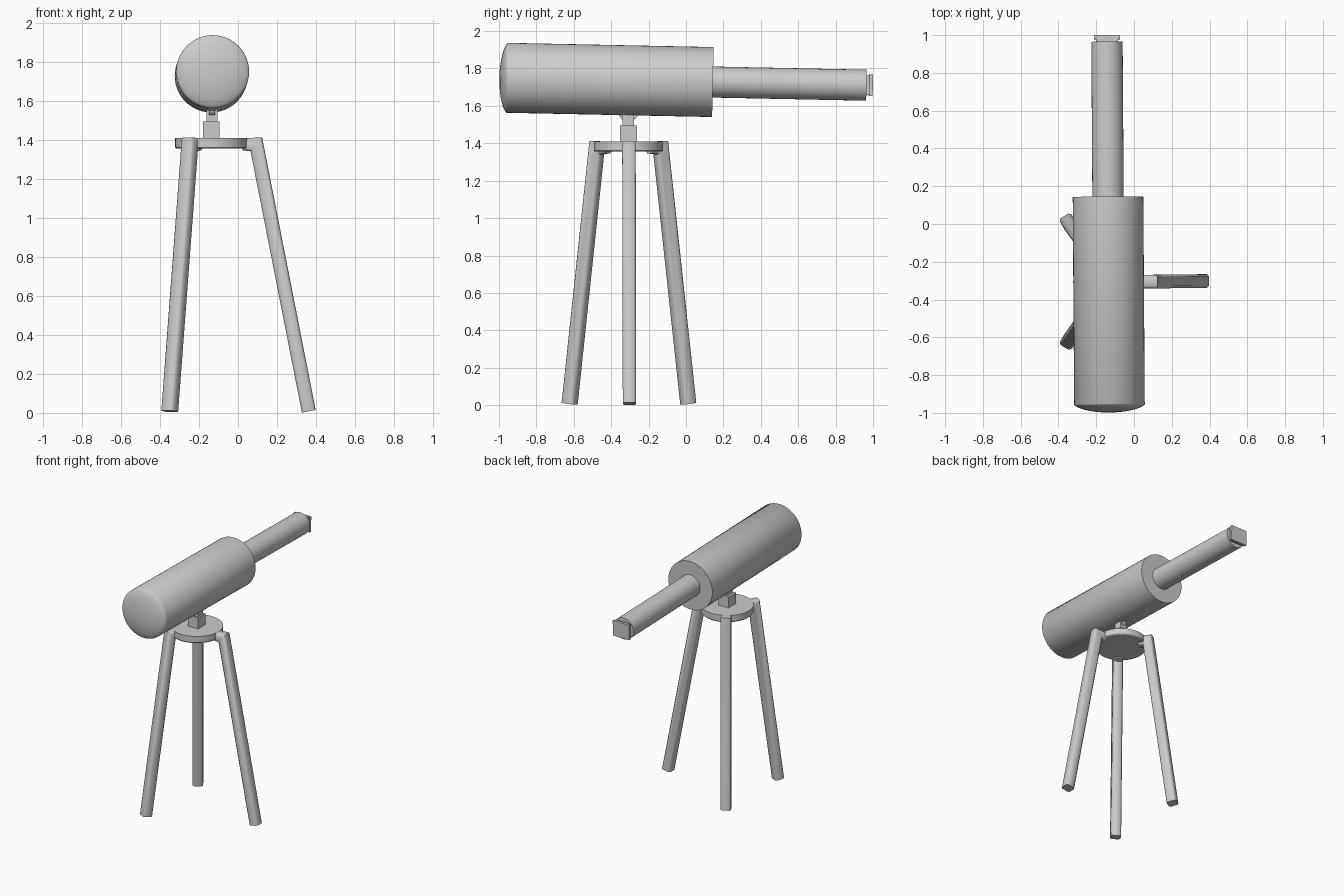
import bpy, bmesh, math
from mathutils import Vector, Matrix

if "Cube" in bpy.data.objects:
    bpy.data.objects.remove(bpy.data.objects["Cube"])

grey = bpy.data.materials.new("light_grey")
grey.diffuse_color = (0.6, 0.6, 0.6, 1)
grey.use_nodes = True
grey.node_tree.nodes["Principled BSDF"].inputs["Base Color"].default_value = grey.diffuse_color


def finish(name, bm, matrix=None, angle=40):
    bmesh.ops.recalc_face_normals(bm, faces=bm.faces[:])
    me = bpy.data.meshes.new(name)
    bm.to_mesh(me)
    bm.free()
    ob = bpy.data.objects.new(name, me)
    bpy.context.collection.objects.link(ob)
    me.materials.append(grey)
    if matrix:
        ob.matrix_world = matrix
    for o in bpy.context.selected_objects:
        o.select_set(False)
    ob.select_set(True)
    bpy.context.view_layer.objects.active = ob
    bpy.ops.object.shade_smooth_by_angle(angle=math.radians(angle))
    return ob


def loft(name, rings, matrix=None, angle=40):
    """Skin closed rings of points and cap both ends."""
    bm = bmesh.new()
    rows = [[bm.verts.new(p) for p in ring] for ring in rings]
    n = len(rows[0])
    for a, b in zip(rows, rows[1:]):
        for i in range(n):
            bm.faces.new((a[i], a[(i + 1) % n], b[(i + 1) % n], b[i]))
    bm.faces.new(rows[0])
    bm.faces.new(rows[-1])
    return finish(name, bm, matrix, angle)


def lathe(name, profile, matrix=None, n=48):
    """Revolve (radius, height) points about local z."""
    ang = [2 * math.pi * i / n for i in range(n)]
    return loft(name, [[(r * math.cos(a), r * math.sin(a), z) for a in ang]
                       for r, z in profile], matrix)


def box(name, centre, size, matrix=None):
    bm = bmesh.new()
    bmesh.ops.create_cube(bm, size=1)
    bmesh.ops.scale(bm, vec=size, verts=bm.verts)
    bmesh.ops.translate(bm, vec=centre, verts=bm.verts)
    return finish(name, bm, matrix)


# Optical axis: slightly tilted, local z runs towards the eyepiece
start = Vector((-0.13, -0.955, 1.75))
axis = Vector((-0.0068, 1, -0.0205)).normalized()
side = axis.cross(Vector((0, 0, 1))).normalized()
up = side.cross(axis)
scope = Matrix((side, up, axis)).transposed()
scope.col[2] = axis
scope.col[0], scope.col[1] = side, -up
scope = Matrix.Translation(start) @ scope.to_4x4()

# Main tube with a domed front lens
dome = [(0.187 * math.sin(t), -0.043 * math.cos(t) ** 1.3)
        for t in (math.pi / 2 * k / 8 for k in range(1, 8))]
lathe("main_tube", dome + [(0.187, 0), (0.187, 1.098)], scope)

# Draw tube and eyepiece
lathe("draw_tube", [(0.083, 1.05), (0.083, 1.92)], scope, 32)
box("eyepiece_neck", (0, 0, 1.925), (0.115, 0.105, 0.03), scope)
box("eyepiece", (0, 0, 1.944), (0.138, 0.117, 0.02), scope)

# Mount: block, stem and rounded hinge fin under the tube
hub = Vector((-0.137, -0.308, 0))
box("mount_block", hub + Vector((0, 0, 1.45)), (0.086, 0.09, 0.09))
box("mount_stem", hub + Vector((0.004, 0, 1.53)), (0.056, 0.062, 0.09))
hinge = Matrix.Translation(hub + Vector((0.004, 0, 1.57))) @ Matrix.Rotation(math.pi / 2, 4, 'Y')
lathe("hinge_fin", [(0.054, -0.016), (0.054, 0.016)], hinge, 24)

# Tripod plate
lathe("tripod_plate", [(0.178, 1.355), (0.185, 1.362), (0.185, 1.41)],
      Matrix.Translation(hub))


def leg(name, degrees, top, foot):
    """Bent chamfered bar: short arm from the plate, then down to the foot."""
    a = math.radians(degrees)
    out = Vector((math.cos(a), math.sin(a), 0))
    across = Vector((-out.y, out.x, 0))
    top, foot = Vector(top), Vector(foot)
    down = (foot - top).normalized()
    lift = out - down * out.dot(down)
    lift.normalize()
    h, c = 0.036, 0.012
    sec = [(h, h - c), (h - c, h), (c - h, h), (-h, h - c),
           (-h, c - h), (c - h, -h), (h - c, -h), (h, c - h)]
    mitre = (lift + Vector((0, 0, 1))).normalized()
    mitre /= mitre.dot(lift)
    frames = [(top - out * 0.07, Vector((0, 0, 0.85))), (top, mitre), (foot, lift)]
    return loft(name, [[p + across * u + d * v for u, v in sec] for p, d in frames], None, 50)


leg("right_leg", 0, (0.094, -0.305, 1.377), (0.363, -0.302, 0.008))
leg("rear_left_leg", 120, (-0.247, -0.135, 1.377), (-0.350, 0.012, 0.008))
leg("front_left_leg", 240, (-0.247, -0.477, 1.377), (-0.350, -0.622, 0.008))
